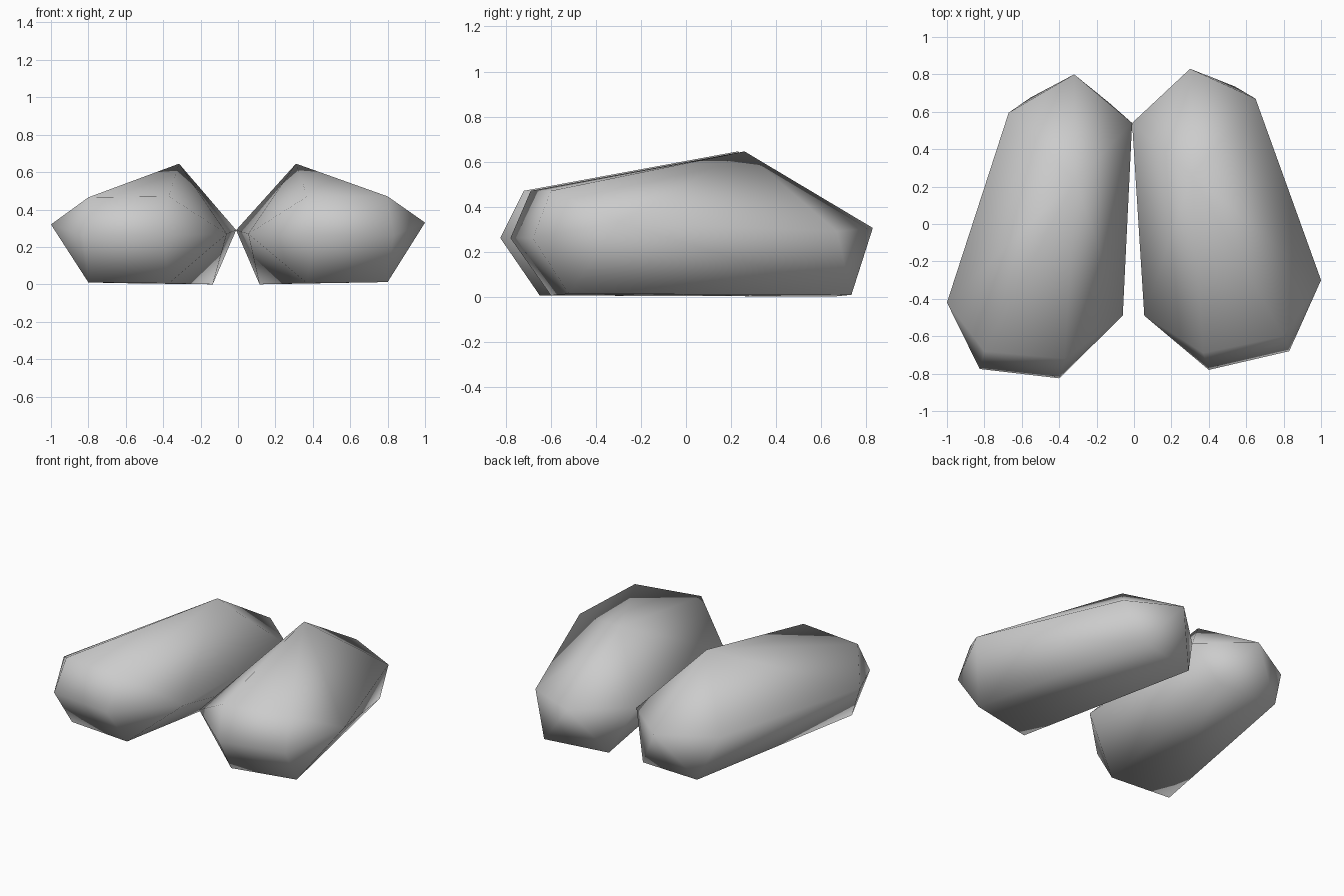
import bpy
import bmesh

cube = bpy.data.objects.get("Cube")
if cube:
    bpy.data.objects.remove(cube, do_unlink=True)

# One plain grey material
grey = bpy.data.materials.new("light_grey")
grey.use_nodes = True
colour = (0.6, 0.6, 0.6, 1.0)
grey.diffuse_color = colour
grey.node_tree.nodes["Principled BSDF"].inputs["Base Color"].default_value = colour


def make_foot(name, top, middle, sole):
    """Faceted foot: the skin stretched over its instep, widest ring and sole."""
    bm = bmesh.new()
    for co in top + middle + sole:
        bm.verts.new(co)
    hull = bmesh.ops.convex_hull(bm, input=bm.verts[:])
    spare = [v for v in hull["geom_interior"] if isinstance(v, bmesh.types.BMVert)]
    bmesh.ops.delete(bm, geom=spare, context="VERTS")
    bmesh.ops.recalc_face_normals(bm, faces=bm.faces[:])
    for face in bm.faces:
        face.smooth = True
    mesh = bpy.data.meshes.new(name)
    bm.to_mesh(mesh)
    bm.free()
    mesh.materials.append(grey)
    obj = bpy.data.objects.new(name, mesh)
    bpy.context.collection.objects.link(obj)
    return obj


# Left foot: toe edge and ankle peak, widest ring from inner toe round, sole
make_foot(
    "left_foot",
    [(0.37, -0.69, 0.47), (0.80, -0.60, 0.47), (0.31, 0.26, 0.645)],
    [(0.055, -0.49, 0.27), (0.40, -0.78, 0.26), (0.83, -0.68, 0.26),
     (1.00, -0.30, 0.33), (0.65, 0.67, 0.29), (0.30, 0.83, 0.305),
     (-0.01, 0.54, 0.29)],
    [(0.37, -0.60, 0.005), (0.80, -0.52, 0.012),
     (0.54, 0.735, 0.008), (0.115, 0.655, 0.0)],
)

# Right foot: same build, turned slightly further outward
make_foot(
    "right_foot",
    [(-0.37, -0.72, 0.47), (-0.80, -0.68, 0.465), (-0.315, 0.23, 0.645)],
    [(-0.06, -0.49, 0.27), (-0.40, -0.825, 0.26), (-0.825, -0.775, 0.26),
     (-1.00, -0.42, 0.32), (-0.67, 0.595, 0.29), (-0.32, 0.80, 0.295),
     (-0.01, 0.54, 0.29)],
    [(-0.37, -0.65, 0.005), (-0.80, -0.62, 0.01),
     (-0.555, 0.675, 0.005), (-0.135, 0.65, 0.0)],
)
